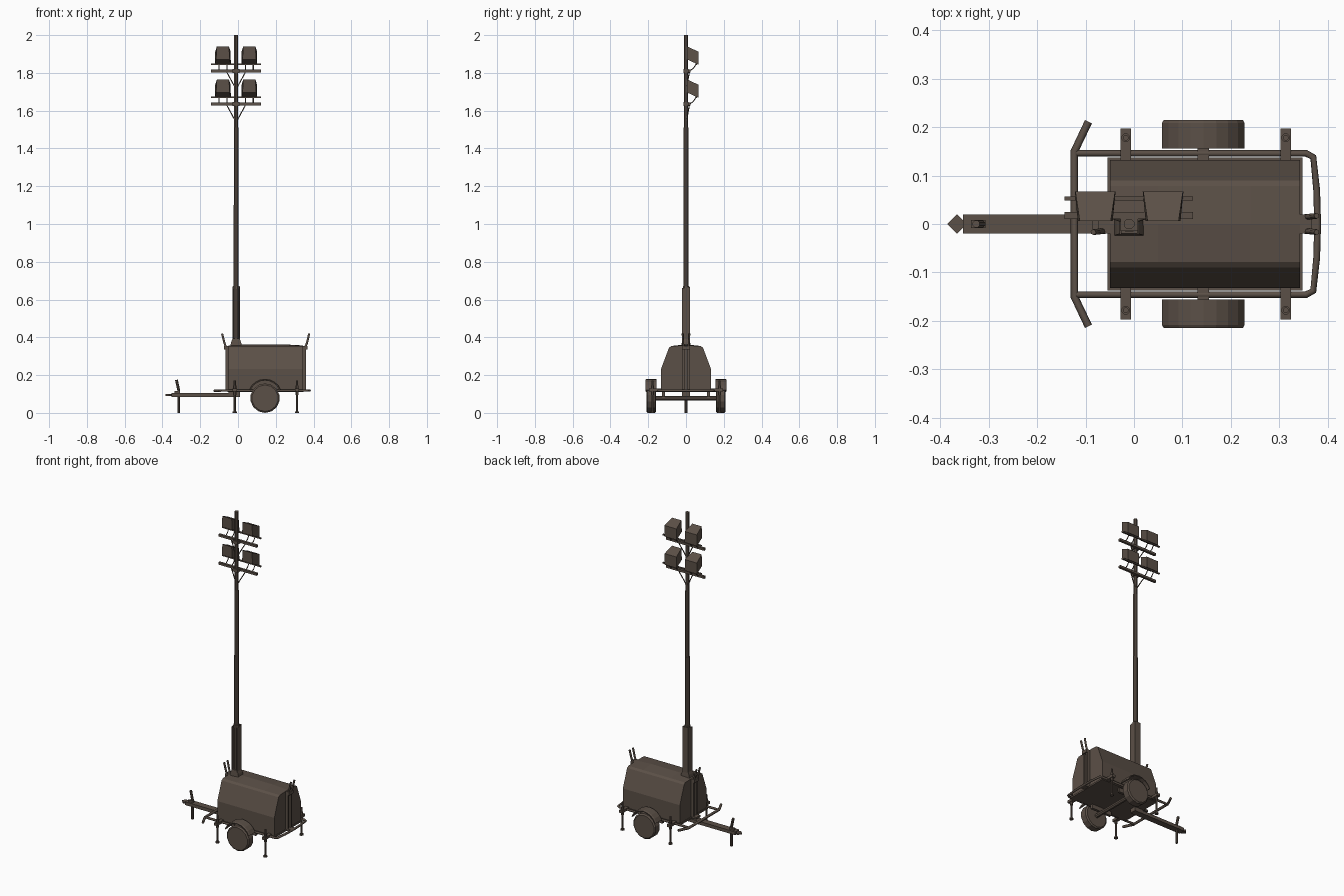
import bpy, bmesh, math
from mathutils import Vector

if "Cube" in bpy.data.objects:
    bpy.data.objects.remove(bpy.data.objects["Cube"])

paint = bpy.data.materials.new("dark brown paint")
paint.diffuse_color = (0.105, 0.08, 0.063, 1)
paint.use_nodes = True
paint.node_tree.nodes["Principled BSDF"].inputs["Base Color"].default_value = paint.diffuse_color


def finish(name, bm):
    bmesh.ops.recalc_face_normals(bm, faces=bm.faces[:])
    me = bpy.data.meshes.new(name)
    bm.to_mesh(me)
    bm.free()
    me.materials.append(paint)
    ob = bpy.data.objects.new(name, me)
    bpy.context.collection.objects.link(ob)
    return ob


def loft(name, rings):
    """Closed solid through rings of equal point count."""
    bm = bmesh.new()
    vs = [[bm.verts.new(p) for p in r] for r in rings]
    n = len(vs[0])
    for a, b in zip(vs, vs[1:]):
        for i in range(n):
            bm.faces.new((a[i], a[(i + 1) % n], b[(i + 1) % n], b[i]))
    bm.faces.new(vs[0])
    bm.faces.new(vs[-1])
    return finish(name, bm)


def box(name, x0, x1, y0, y1, z0, z1):
    def ring(z):
        return [(x0, y0, z), (x1, y0, z), (x1, y1, z), (x0, y1, z)]
    return loft(name, [ring(z0), ring(z1)])


def rod(name, a, b, r, sides=8, r2=None):
    a, b = Vector(a), Vector(b)
    q = (b - a).to_track_quat('Z', 'Y')
    def ring(c, rad):
        return [c + q @ Vector((rad * math.cos(t), rad * math.sin(t), 0))
                for t in [2 * math.pi * (i + .5) / sides for i in range(sides)]]
    return loft(name, [ring(a, r), ring(b, r if r2 is None else r2)])


def tube(name, pts, r, cyclic=False):
    cu = bpy.data.curves.new(name, 'CURVE')
    cu.dimensions = '3D'
    cu.bevel_depth = r
    cu.bevel_resolution = 1
    cu.use_fill_caps = True
    sp = cu.splines.new('POLY')
    sp.points.add(len(pts) - 1)
    for p, c in zip(sp.points, pts):
        p.co = (*c, 1)
    sp.use_cyclic_u = cyclic
    cu.materials.append(paint)
    ob = bpy.data.objects.new(name, cu)
    bpy.context.collection.objects.link(ob)


# generator canopy: faceted profile with a slightly crowned roof
def canopy_ring(x, crown):
    half = [(0.132, 0.118), (0.132, 0.233), (0.09, 0.345), (0.078, 0.354)]
    return ([(x, y, z) for y, z in half] + [(x, 0, crown)]
            + [(x, -y, z) for y, z in reversed(half)])
loft("canopy", [canopy_ring(-0.05, 0.357), canopy_ring(0.05, 0.363),
                canopy_ring(0.24, 0.363), canopy_ring(0.343, 0.357)])
box("floor_pan", -0.055, 0.348, -0.137, 0.137, 0.110, 0.120)

# tubular perimeter frame
tube("frame_rail", [(-0.123, -0.146, 0.118), (0.355, -0.146, 0.118), (0.370, -0.138, 0.118),
                    (0.377, -0.07, 0.118), (0.379, 0, 0.118), (0.377, 0.07, 0.118),
                    (0.370, 0.138, 0.118), (0.355, 0.146, 0.118), (-0.123, 0.146, 0.118)], 0.007)
tube("front_bumper", [(-0.094, -0.211, 0.118), (-0.123, -0.15, 0.118),
                      (-0.123, 0.15, 0.118), (-0.094, 0.211, 0.118)], 0.008)

# end posts with forked mast cradles
for end, x, d in (("front", -0.05, -1), ("rear", 0.343, 1)):
    for s in (-1, 1):
        y = s * 0.014
        box(end + "_post", min(x, x + d * .016), max(x, x + d * .016),
            y - .006, y + .006, 0.116, 0.35)
        tube(end + "_cradle_fork", [(x + d * .008, y, 0.335), (x + d * .022, y * 1.1, 0.37),
                                    (x + d * .034, y * 1.2, 0.42)], 0.006)
    box(end + "_cradle_seat", min(x, x + d * .024), max(x, x + d * .024), -.02, .02, 0.335, 0.355)
    box(end + "_post_foot", min(x, x + d * .036), max(x, x + d * .036), -.02, .02, 0.112, 0.124)

# wheels, fenders and axle
CX = 0.143
rod("axle", (CX, -0.16, 0.078), (CX, 0.16, 0.078), 0.013)
for s in (-1, 1):
    def wheel_ring(y, r):
        return [(CX + r * math.cos(t), s * y, 0.078 + r * math.sin(t))
                for t in [2 * math.pi * (i + .5) / 14 for i in range(14)]]
    loft("wheel", [wheel_ring(0.158, 0.070), wheel_ring(0.164, 0.078),
                   wheel_ring(0.203, 0.078), wheel_ring(0.210, 0.070)])
    arcs = [math.radians(22 + 136 * i / 8) for i in range(9)]
    loft("fender", [[(CX + r * math.cos(t), s * y, 0.088 + r * math.sin(t))
                     for r, y in ((.086, .156), (.092, .156), (.092, .208), (.088, .215), (.083, .215))]
                    for t in arcs])
    box("fender_bracket", CX - .012, CX + .012, min(s * .13, s * .16), max(s * .13, s * .16), .112, .124)
    box("axle_spring", CX - .07, CX + .07, s * .12 - .008, s * .12 + .008, 0.084, 0.112)

    # outrigger arms with screw jacks
    for x in (-0.017, 0.313):
        box("outrigger_arm", x - .011, x + .011, min(s * .13, s * .197), max(s * .13, s * .197), .112, .128)
        rod("jack_leg", (x, s * .178, 0.006), (x, s * .178, 0.172), 0.006)
        rod("jack_sleeve", (x, s * .178, 0.095), (x, s * .178, 0.145), 0.009)
        rod("jack_foot", (x, s * .178, 0), (x, s * .178, 0.008), 0.012)

# drawbar, coupler and tongue jack
box("drawbar", -0.353, 0.01, -0.02, 0.02, 0.085, 0.105)
box("drawbar_mount", -0.05, 0.01, -0.02, 0.02, 0.104, 0.112)
loft("coupler", [[(-0.385, 0, z), (-0.365, -0.02, z), (-0.345, 0, z), (-0.365, 0.02, z)]
                 for z in (0.09, 0.1)])
box("tongue_jack_clamp", -0.336, -0.306, -0.008, 0.008, 0.1, 0.115)
rod("tongue_jack_leg", (-0.314, 0, 0), (-0.314, 0, 0.125), 0.0075)
rod("tongue_jack_handle", (-0.314, 0, 0.12), (-0.326, 0, 0.175), 0.008)

# mast foot, open channel and telescopic pole
MX = -0.01
loft("mast_foot", [[(MX - w, -d, z), (MX + w, -d, z), (MX + w, d, z), (MX - w, d, z)]
                   for w, d, z in ((.031, .024, .352), (.026, .022, .375), (.018, .02, .395))])
for x in (-0.03, 0.006):
    loft("channel_side", [[(a, -0.022, 0.385), (a, 0.022, 0.385), (a, 0.022, 0.668), (a, -0.022, 0.66)]
                          for a in (x, x + .004)])
box("channel_back", -0.03, 0.01, 0.018, 0.022, 0.385, 0.668)
rod("lower_pole", (MX, 0, 0.38), (MX, 0, 1.1), 0.0145)
rod("middle_pole", (MX, 0, 1.1), (MX, 0, 1.51), 0.013)
rod("upper_pole", (MX, 0, 1.5), (MX, 0, 2.0), 0.0115)
rod("pole_collar", (MX, 0, 0.655), (MX, 0, 0.672), 0.018)

# two rows of floodlights on crossbars
for top in (1.845, 1.67):
    box("rear_crossbar", -0.143, 0.122, 0.010, 0.025, top - .042, top - .028)
    box("lamp_crossbar", -0.143, 0.122, 0.049, 0.057, top - .004, top + .004)
    box("crossbar_clamp", MX - .018, MX + .018, -0.014, 0.014, top - .045, top - .025)
    for s in (-1, 1):
        tube("crossbar_brace", [(MX + s * .004, 0.006, top - .125), (MX + s * .02, 0.008, top - .095),
                                (MX + s * .05, 0.018, top - .04)], 0.003)
        lx = MX + s * 0.07
        for o in (-.021, .021):
            tube("lamp_bracket", [(lx + o, 0.018, top - .035), (lx + o, 0.038, top - .022),
                                  (lx + o, 0.053, top), (lx + o, 0.05, top + .02)], 0.003)
        # tapered housing, tilted downward toward +y
        loft("floodlight", [[(lx - w0, y, z0), (lx + w0, y, z0), (lx + w1, y, z1), (lx - w1, y, z1)]
                            for y, w0, w1, z0, z1 in ((.006, .036, .032, top + .026, top + .095),
                                                      (.067, .042, .041, top - .002, top + .067))])
